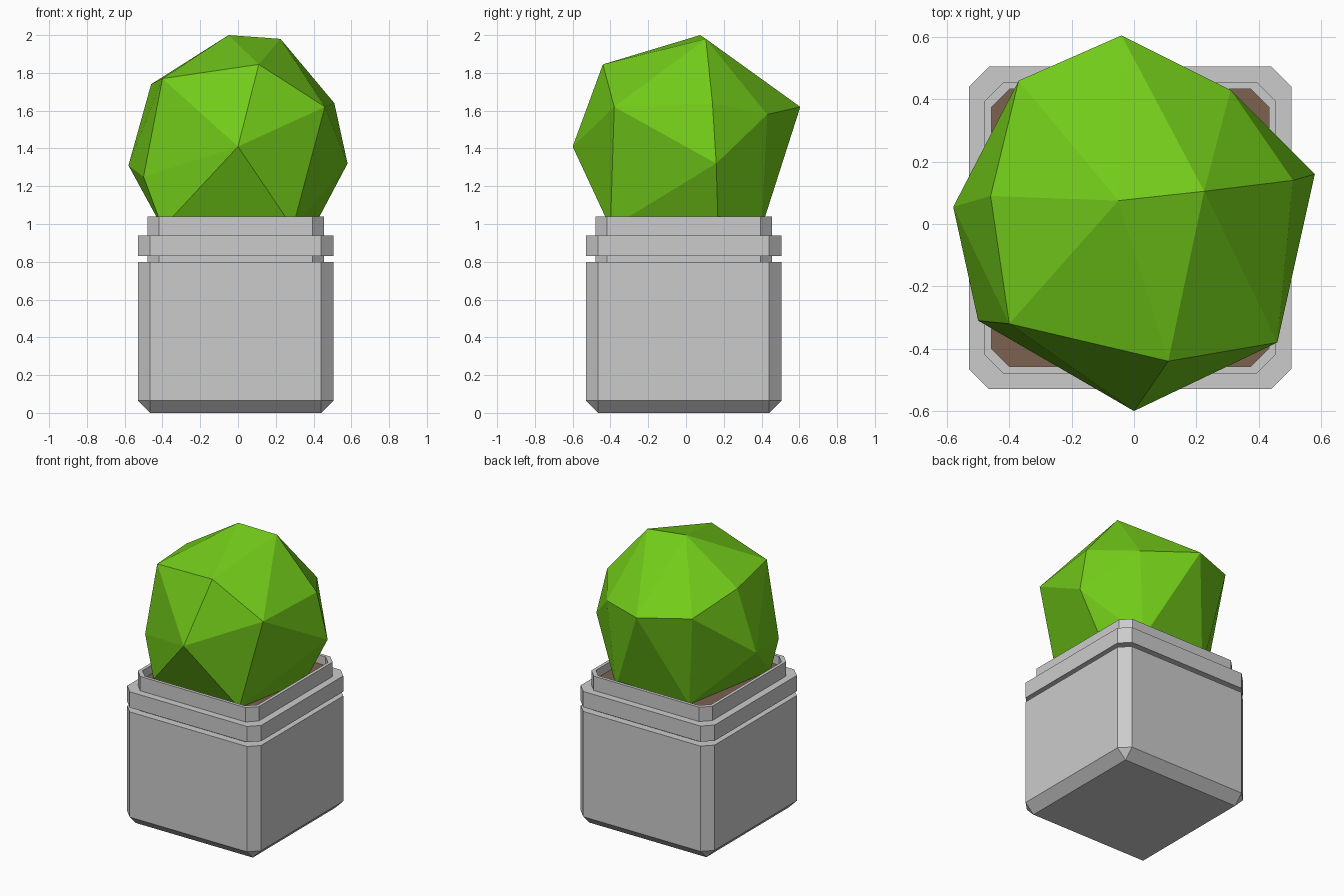
import bpy, bmesh

if "Cube" in bpy.data.objects:
    bpy.data.objects.remove(bpy.data.objects["Cube"])

C = -0.0125  # pot centre in x and y


def material(name, rgb):
    m = bpy.data.materials.new(name)
    m.diffuse_color = (*rgb, 1)
    m.use_nodes = True
    m.node_tree.nodes["Principled BSDF"].inputs["Base Color"].default_value = m.diffuse_color
    return m


def finish(name, bm, mat=None):
    bmesh.ops.recalc_face_normals(bm, faces=bm.faces)
    me = bpy.data.meshes.new(name)
    bm.to_mesh(me)
    bm.free()
    ob = bpy.data.objects.new(name, me)
    bpy.context.collection.objects.link(ob)
    if mat:
        me.materials.append(mat)
    return ob


def ring(bm, h, c, z):
    """Square of half width h with corners cut by c."""
    k = h - c
    pts = [(h, -k), (h, k), (k, h), (-k, h), (-h, k), (-h, -k), (-k, -h), (k, -h)]
    return [bm.verts.new((x + C, y + C, z)) for x, y in pts]


def stack(name, profile, mat=None):
    bm = bmesh.new()
    rings = [ring(bm, *p) for p in profile]
    for a, b in zip(rings, rings[1:]):
        for i in range(8):
            j = (i + 1) % 8
            bm.faces.new((a[i], a[j], b[j], b[i]))
    bm.faces.new(rings[0])
    bm.faces.new(rings[-1])
    bmesh.ops.remove_doubles(bm, verts=bm.verts, dist=0.0005)
    return finish(name, bm, mat)


# Pot: bevelled base, groove, collar, thin lip and hollow top
stack("pot", [
    (0.4525, 0.0, 0.0), (0.5175, 0.065, 0.065), (0.5175, 0.065, 0.80),
    (0.467, 0.06, 0.80), (0.467, 0.06, 0.83),
    (0.5175, 0.065, 0.83), (0.5175, 0.065, 0.94),
    (0.467, 0.06, 0.94), (0.467, 0.06, 1.04),
    (0.445, 0.058, 1.04), (0.445, 0.058, 0.95)])

# Soil
stack("soil", [(0.445, 0.058, 0.95), (0.445, 0.058, 0.98)],
      material("soil_brown", (0.2, 0.12, 0.08)))

# Faceted bush: convex hull of its corner points
points = [
    (-0.05, 0.075, 2.0), (0.225, 0.105, 1.98), (0.11, -0.44, 1.845),
    (0.46, -0.38, 1.62), (0.0, -0.6, 1.41), (0.58, 0.16, 1.32),
    (0.51, 0.14, 1.64), (-0.40, -0.32, 1.77), (-0.46, 0.09, 1.74),
    (-0.58, 0.055, 1.31), (-0.5, -0.31, 1.25), (-0.04, 0.605, 1.62),
    (0.31, 0.43, 1.58), (-0.37, 0.46, 1.645),
    # lower corners resting in the soil
    (-0.40, -0.36, 0.98), (0.29, -0.40, 0.98), (-0.27, 0.35, 0.98),
    (0.26, 0.40, 0.98), (0.40, 0.17, 0.98)]
bm = bmesh.new()
for p in points:
    bm.verts.new(p)
res = bmesh.ops.convex_hull(bm, input=bm.verts)
loose = [v for v in bm.verts if not v.link_faces]
bmesh.ops.delete(bm, geom=loose, context='VERTS')
finish("bush", bm, material("leaf_green", (0.17, 0.6, 0.01)))
